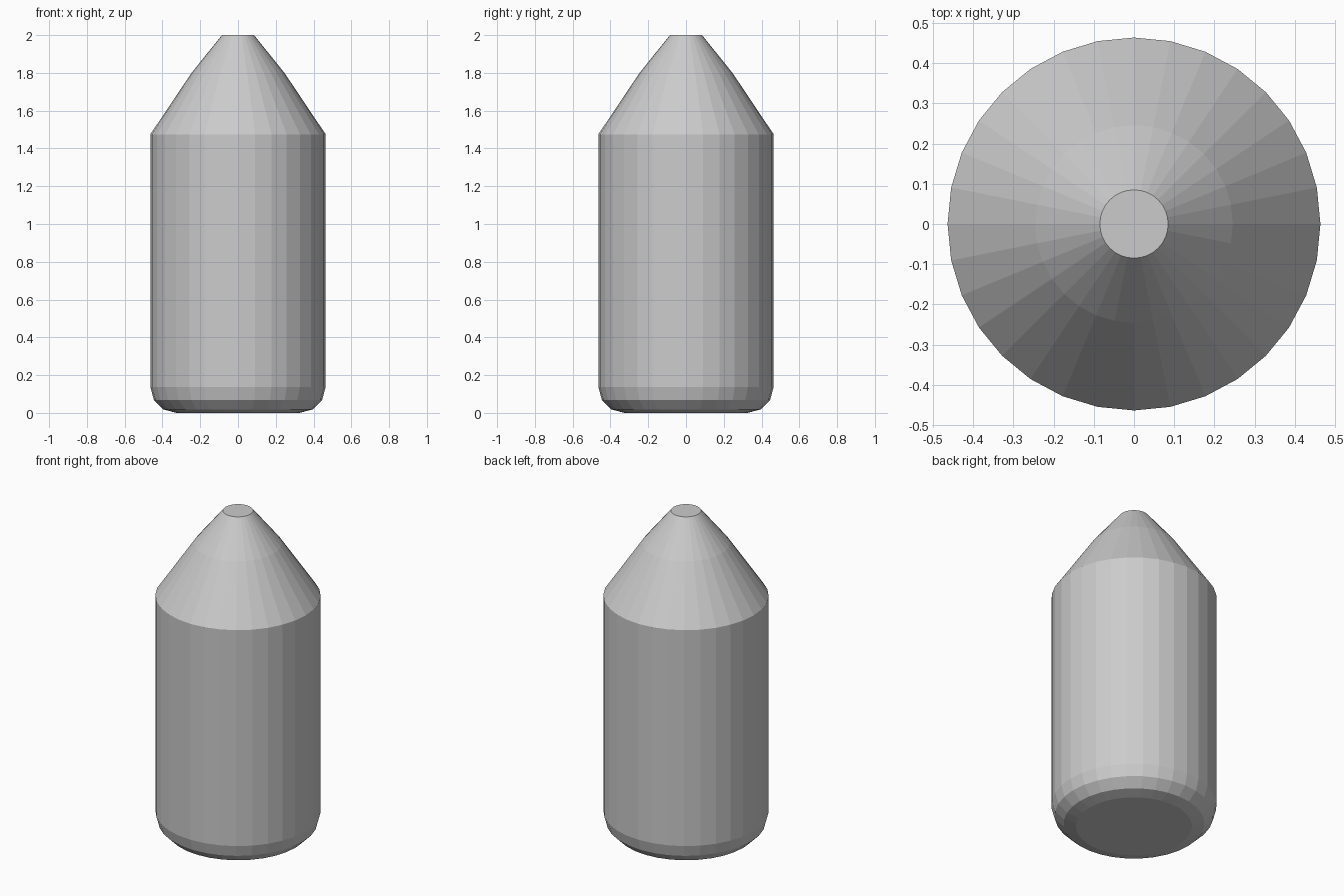
import bpy, bmesh
from math import sin, cos, pi, radians

if "Cube" in bpy.data.objects:
    bpy.data.objects.remove(bpy.data.objects["Cube"])

SIDES = 32
R, FILLET = 0.464, 0.138

# Profile: rounded base edge, straight wall, two-step tapered nose
profile = [(R - FILLET + FILLET * sin(radians(a)), FILLET * (1 - cos(radians(a))))
           for a in (0, 30, 60, 90)]
profile += [(R, 1.475), (0.246, 1.80), (0.085, 2.0)]

# Revolve the profile into closed rings
bm = bmesh.new()
rings = [[bm.verts.new((r * cos(2 * pi * i / SIDES), r * sin(2 * pi * i / SIDES), z))
          for i in range(SIDES)] for r, z in profile]
for lo, hi in zip(rings, rings[1:]):
    for i in range(SIDES):
        j = (i + 1) % SIDES
        bm.faces.new((lo[i], lo[j], hi[j], hi[i]))

# Flat caps
bm.faces.new(rings[0][::-1])
bm.faces.new(rings[-1])

mesh = bpy.data.meshes.new("pointed_cylinder")
bm.to_mesh(mesh)
bm.free()
bpy.context.collection.objects.link(bpy.data.objects.new("pointed_cylinder", mesh))
